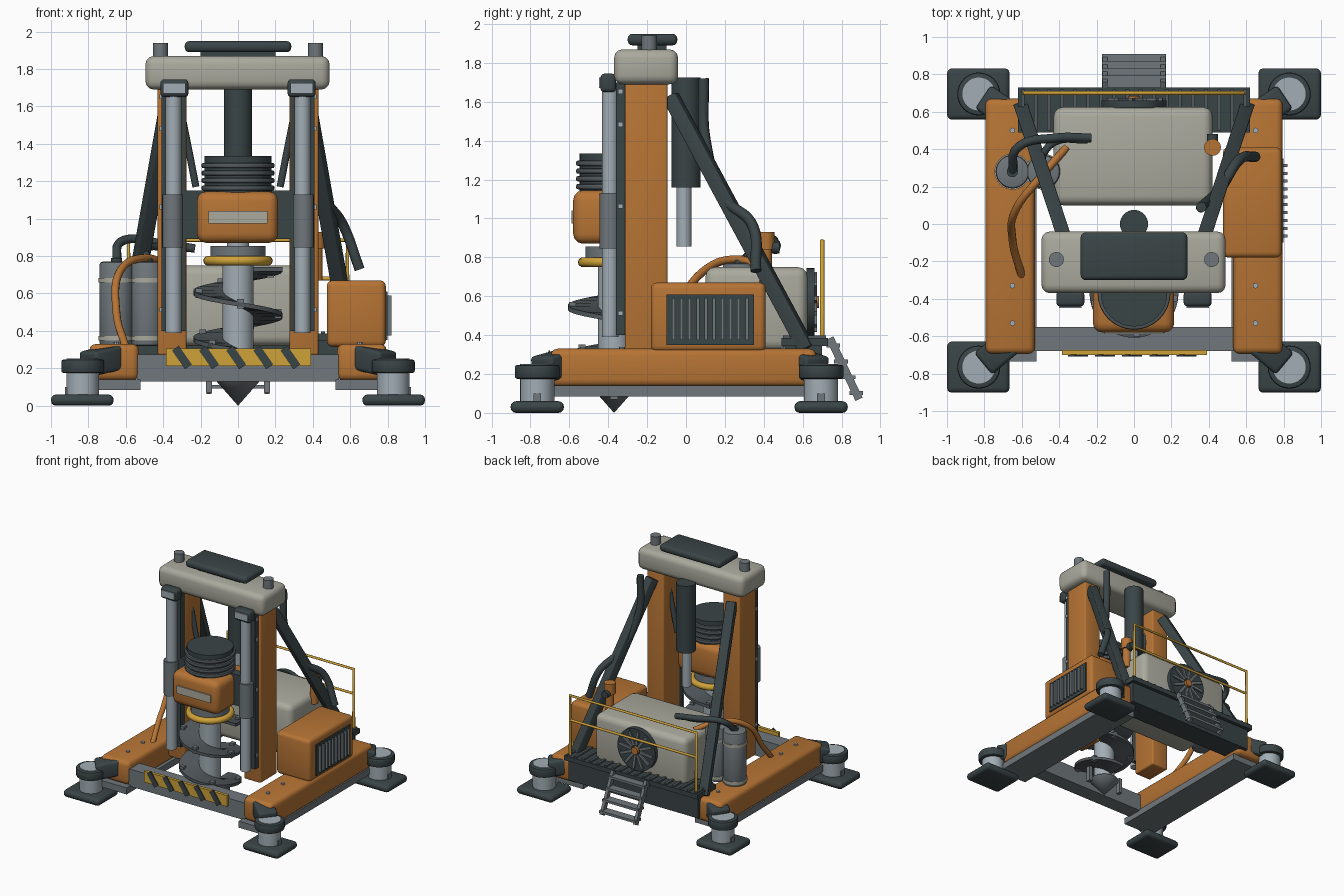
import bpy, bmesh, math
from mathutils import Matrix, Vector

if "Cube" in bpy.data.objects:
    bpy.data.objects.remove(bpy.data.objects["Cube"], do_unlink=True)


def material(name, r, g, b):
    m = bpy.data.materials.new(name)
    m.use_nodes = True
    m.diffuse_color = (r, g, b, 1)
    m.node_tree.nodes["Principled BSDF"].inputs["Base Color"].default_value = (r, g, b, 1)
    return m


ORANGE = material("orange paint", .47, .175, .035)
DARK = material("dark slate", .042, .058, .062)
PALE = material("pale beige", .40, .40, .34)
GREY = material("mid grey", .16, .185, .20)
STEEL = material("light steel", .36, .42, .46)
YELLOW = material("safety yellow", .62, .36, .04)
IRON = material("dark iron", .085, .10, .11)


def finish(bm, name, mat):
    bmesh.ops.recalc_face_normals(bm, faces=bm.faces)
    mesh = bpy.data.meshes.new(name)
    bm.to_mesh(mesh)
    bm.free()
    mesh.materials.append(mat)
    mesh.shade_smooth()
    mesh.set_sharp_from_angle(angle=math.radians(35))
    ob = bpy.data.objects.new(name, mesh)
    bpy.context.collection.objects.link(ob)
    return ob


def solid(name, mat, size, matrix, bevel=0):
    bm = bmesh.new()
    bmesh.ops.create_cube(bm, size=1)
    bmesh.ops.scale(bm, vec=size, verts=bm.verts)
    if bevel:
        bmesh.ops.bevel(bm, geom=bm.edges[:], offset=bevel, segments=3, profile=.5, affect='EDGES')
    bm.transform(matrix)
    return finish(bm, name, mat)


def box(name, mat, x, y, z, bevel=0):
    """Box from (low, high) ranges."""
    size = [r[1] - r[0] for r in (x, y, z)]
    centre = [(r[0] + r[1]) / 2 for r in (x, y, z)]
    return solid(name, mat, size, Matrix.Translation(centre), bevel)


def strut(name, mat, a, b, width, height, bevel=0):
    """Bar between two points; width is horizontal."""
    a, b = Vector(a), Vector(b)
    turn = (b - a).to_track_quat('Z', 'Y').to_matrix().to_4x4()
    return solid(name, mat, (width, height, (b - a).length),
                 Matrix.Translation((a + b) / 2) @ turn, bevel)


def cyl(name, mat, x, y, z, r, r2=None, axis='Z', sides=32, bevel=0):
    """Cylinder or cone along z, or along y when axis is Y."""
    bm = bmesh.new()
    bmesh.ops.create_cone(bm, cap_ends=True, segments=sides, radius1=r,
                          radius2=r if r2 is None else r2, depth=z[1] - z[0])
    if bevel:
        rims = [e for e in bm.edges if abs(e.verts[0].co.z - e.verts[1].co.z) < .0001]
        bmesh.ops.bevel(bm, geom=rims, offset=bevel, segments=2, profile=.5, affect='EDGES')
    mid = (z[0] + z[1]) / 2
    if axis == 'Y':
        bm.transform(Matrix.Translation((x, mid, y)) @ Matrix.Rotation(math.pi / 2, 4, 'X'))
    else:
        bm.transform(Matrix.Translation((x, y, mid)))
    return finish(bm, name, mat)


def tube(name, mat, points, r, smooth=True, closed=False):
    cu = bpy.data.curves.new(name, 'CURVE')
    cu.dimensions = '3D'
    cu.bevel_depth, cu.bevel_resolution, cu.use_fill_caps = r, 3, True
    if smooth:
        s = cu.splines.new('BEZIER')
        s.bezier_points.add(len(points) - 1)
        for p, co in zip(s.bezier_points, points):
            p.co = co
            p.handle_left_type = p.handle_right_type = 'AUTO'
    else:
        s = cu.splines.new('POLY')
        s.points.add(len(points) - 1)
        for p, co in zip(s.points, points):
            p.co = (*co, 1)
    s.use_cyclic_u = closed
    s.use_smooth = True
    ob = bpy.data.objects.new(name, cu)
    bpy.context.collection.objects.link(ob)
    ob.data.materials.append(mat)
    bpy.ops.object.select_all(action='DESELECT')
    ob.select_set(True)
    bpy.context.view_layer.objects.active = ob
    bpy.ops.object.convert(target='MESH')


def span(side, lo, hi):
    return tuple(sorted((side * lo, side * hi)))


# Stabiliser feet
for s in (-1, 1):
    for y, inner in ((-.765, -.6), (.695, .56)):
        x = s * .83
        box("foot_pad", DARK, span(s, .665, 1), (y - .137, y + .137), (0, .06), .027)
        cyl("foot_piston", STEEL, x, y, (.05, .252), .088)
        cyl("foot_collar", DARK, x, y, (.175, .247), .115, bevel=.012)
        strut("foot_arm", DARK, (s * .63, inner, .265), (s * .80, y * .97, .225), .15, .13, .02)
        box("foot_key", GREY, span(s, .90, .925), (y - .02, y + .02), (.06, .1))

# Base frame, mast columns and guides
for s in (-1, 1):
    box("side_rail", ORANGE, span(s, .53, .795), (-.695, .67), (.135, .33), .035)
    box("rail_skid", GREY, span(s, .52, .79), (-.735, .62), (.085, .14))
    for y in (-.53, -.33, .5):
        cyl("rail_bolt", STEEL, s * .65, y, (.32, .34), .015, sides=8)
    box("mast_column", ORANGE, span(s, .275, .43), (-.315, -.095), (.27, 1.7), .012)
    box("guide_backing", DARK, span(s, .28, .41), (-.36, -.31), (.4, 1.7))
    for z in (.5, 1.05, 1.47, 1.64):
        box("guide_bolt", STEEL, span(s, .405, .42), (-.35, -.325), (z, z + .025))
    cyl("guide_rod", STEEL, s * .345, -.39, (.39, 1.7), .042, sides=24)
    cyl("guide_sleeve", GREY, s * .35, -.39, (.845, 1.13), .055, sides=24)
    box("guide_cap", DARK, span(s, .265, .415), (-.44, -.36), (1.65, 1.745), .02)
    box("guide_cap_plate", STEEL, span(s, .28, .4), (-.448, -.438), (1.67, 1.725))
    strut("rear_brace", DARK, (s * .37, -.08, 1.63), (s * .6, .62, .33), .075, .075, .006)
    tube("mast_hose", DARK, [(s * .31, -.2, 1.6), (s * .27, -.2, 1.4), (s * .225, -.2, 1.17)], .02)
    cyl("crown_pin", GREY, s * .415, -.19, (1.86, 1.94), .04, sides=20)
box("front_beam", GREY, (-.54, .54), (-.68, -.55), (.13, .275))
box("hazard_plate", YELLOW, (-.385, .39), (-.7, -.675), (.212, .305))
for i in range(5):
    x = -.3 + i * .145
    strut("hazard_stripe", DARK, (x - .035, -.703, .308), (x + .035, -.703, .208), .009, .045)

# Crown
box("crown_beam", PALE, (-.495, .49), (-.37, -.04), (1.69, 1.87), .045)
box("crown_lid", DARK, (-.285, .285), (-.3, -.045), (1.89, 1.95), .025)
box("crown_lid_mount", DARK, (-.2, .2), (-.25, -.1), (1.86, 1.9))

# Drive head
DY = -.37
box("carriage_bar", DARK, (-.31, .31), (-.36, -.29), (.89, 1.15))
box("drive_housing", ORANGE, (-.22, .215), (-.58, -.17), (.87, 1.145), .05)
box("drive_nameplate", PALE, (-.157, .157), (-.589, -.578), (.975, 1.04))
cyl("motor_core", DARK, 0, DY, (1.13, 1.335), .178)
for i in range(4):
    z = 1.15 + i * .04
    cyl("motor_fin", IRON, 0, DY, (z, z + .028), .195, bevel=.009)
cyl("drive_neck", STEEL, 0, DY, (.84, .88), .06)
cyl("drive_flange", GREY, 0, DY, (.78, .855), .148)
ring = [(.16 * math.cos(a * math.pi / 18), DY + .16 * math.sin(a * math.pi / 18), .775) for a in range(36)]
tube("drive_ring", YELLOW, ring, .026, False, True)

# Auger: shaft, spiral flight, teeth and tip
cyl("auger_shaft", STEEL, 0, DY, (.12, .78), .083)
cyl("auger_tip", GREY, 0, DY, (0, .13), 0, .115)
bm = bmesh.new()
previous = None
STEPS = 90
for i in range(STEPS + 1):
    a = i / STEPS * 2.25 * math.tau
    z = .73 - i / STEPS * .56
    loop = [bm.verts.new((r * math.cos(a), DY + r * math.sin(a), z + dz))
            for r, dz in ((.075, -.012), (.238, -.012), (.238, .012), (.075, .012))]
    if previous:
        for k in range(4):
            n = (k + 1) % 4
            bm.faces.new((previous[k], previous[n], loop[n], loop[k]))
    else:
        bm.faces.new(loop)
    previous = loop
bm.faces.new(previous)
finish(bm, "auger_flight", IRON)
for i in range(10):
    a = (.1 + i * .22) * math.tau
    z = .73 - (.1 + i * .22) * .249
    x, y = .215 * math.cos(a), DY + .215 * math.sin(a)
    box("auger_tooth", GREY, (x - .018, x + .018), (y - .018, y + .018), (z - .02, z + .03))
for s in (-1, 1):
    box("tip_tooth", GREY, span(s, .14, .17), (DY - .02, DY + .02), (.07, .2))

# Feed cylinder
cyl("feed_cylinder", DARK, 0, 0, (1.16, 1.725), .075)
cyl("feed_rod", STEEL, 0, -.01, (.855, 1.2), .038)

# Power unit with fan
box("power_unit", PALE, (-.43, .42), (.1, .625), (.32, .75), .05)
cyl("fan_disc", DARK, 0, .57, (.62, .66), .175, axis='Y')
cyl("fan_hub", ORANGE, 0, .57, (.65, .685), .03, axis='Y')
for i in range(12):
    a = i * math.tau / 12 + .13
    c, d = math.cos(a), math.sin(a)
    strut("fan_blade", GREY, (.04 * c, .667, .57 + .04 * d), (.155 * c, .667, .57 + .155 * d), .012, .022)
cyl("exhaust_stack", ORANGE, .42, .41, (.67, .86), .032, sides=20)
cyl("exhaust_cap", ORANGE, .42, .41, (.84, .93), .045, sides=20)
cyl("exhaust_valve", DARK, .42, .85, (.44, .48), .03, axis='Y', sides=16)

# Rear deck, handrail and ladder
box("rear_beam", DARK, (-.6, .6), (.5, .7), (.17, .35))
box("rear_deck", DARK, (-.62, .62), (.49, .73), (.345, .385))
for i in range(18):
    x = -.595 + i * .07
    box("deck_rib", IRON, (x - .01, x + .01), (.5, .72), (.38, .397))
tube("handrail", YELLOW, [(-.585, .7, .38), (-.585, .7, .885), (.585, .7, .885), (.585, .7, .38)], .012, False)
tube("handrail_middle", YELLOW, [(-.585, .7, .68), (.585, .7, .68)], .01, False)
for s in (-1, 1):
    strut("ladder_side", GREY, (s * .155, .74, .385), (s * .155, .89, .07), .025, .04)
for t in (.12, .38, .64, .9):
    y, z = .74 + .15 * t, .385 - .315 * t
    box("ladder_tread", GREY, (-.17, .17), (y - .035, y + .035), (z - .01, z + .01))

# Equipment cabinet with side grille
box("cabinet", ORANGE, (.475, .79), (-.18, .41), (.315, .67), .03)
box("cabinet_grille", DARK, (.78, .8), (-.1, .35), (.35, .61))
for i in range(10):
    y = -.065 + i * .042
    box("grille_slat", GREY, (.79, .822), (y - .008, y + .008), (.375, .59))

# Storage tanks
for x in (-.65, -.485):
    cyl("tank", GREY, x, .28, (.32, .77), .09, bevel=.015)
    cyl("tank_valve", DARK, x, .28, (.76, .79), .03, sides=16)
    for z in (.36, .67):
        cyl("tank_band", PALE, x, .28, (z - .012, z + .012), .096)

# Hoses
tube("power_hose", DARK, [(.36, .09, 1.72), (.37, .1, 1.4), (.47, .2, 1.1), (.56, .34, .97), (.65, .36, .73)], .028)
tube("tank_hose", DARK, [(-.23, .46, .84), (-.42, .46, .87), (-.62, .41, .88), (-.65, .28, .77)], .024)
tube("second_tank_hose", DARK, [(-.25, .45, .84), (-.42, .44, .85), (-.485, .37, .84), (-.485, .28, .77)], .02)
tube("orange_hose", ORANGE, [(-.36, .41, .74), (-.5, .25, .79), (-.63, .08, .72), (-.65, -.08, .5), (-.6, -.28, .31)], .021)
